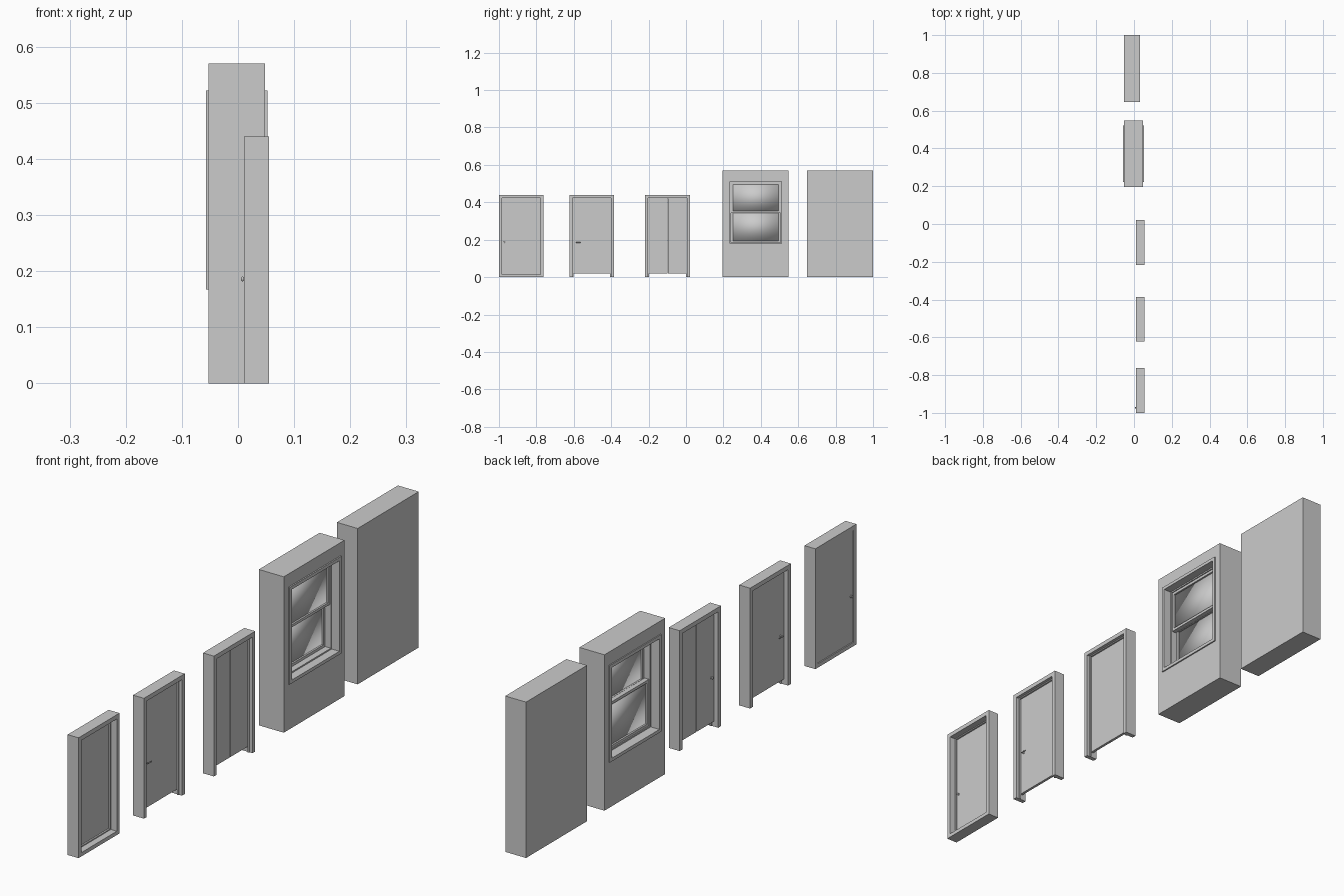
import bpy, bmesh, math
from mathutils import Vector

if "Cube" in bpy.data.objects:
    bpy.data.objects.remove(bpy.data.objects["Cube"])


def mesh_object(name, bm):
    bmesh.ops.recalc_face_normals(bm, faces=bm.faces)
    me = bpy.data.meshes.new(name)
    bm.to_mesh(me)
    bm.free()
    ob = bpy.data.objects.new(name, me)
    bpy.context.collection.objects.link(ob)
    return ob


def box(name, x, y, z, smooth=False):
    bm = bmesh.new()
    bmesh.ops.create_cube(bm, size=1)
    for v in bm.verts:
        v.co = Vector([(r[0] + r[1]) / 2 + c * (r[1] - r[0])
                       for r, c in zip((x, y, z), v.co)])
    for f in bm.faces:
        f.smooth = smooth
    return mesh_object(name, bm)


def frame(name, x, outer, inner, closed=True):
    """Rectangular ring (y0, y1, z0, z1), or a U open at the floor, deep along x."""
    bm = bmesh.new()

    def loop(r, px):
        y0, y1, z0, z1 = r
        return [bm.verts.new((px, a, b)) for a, b in
                ((y0, z0), (y0, z1), (y1, z1), (y1, z0))]
    o0, i0, o1, i1 = loop(outer, x[0]), loop(inner, x[0]), loop(outer, x[1]), loop(inner, x[1])
    for k in range(4 if closed else 3):
        n = (k + 1) % 4
        for a, b in ((o0, i0), (i0, i1), (i1, o1), (o1, o0)):
            bm.faces.new((a[k], a[n], b[n], b[k]))
    if not closed:
        for k in (0, 3):
            bm.faces.new((o0[k], i0[k], i1[k], o1[k]))
    return mesh_object(name, bm)


def rod(name, p, r, length, axis='X'):
    rot = (0, math.pi / 2, 0) if axis == 'X' else (math.pi / 2, 0, 0)
    bpy.ops.mesh.primitive_cylinder_add(vertices=16, radius=r, depth=length,
                                        location=p, rotation=rot)
    bpy.context.object.name = name
    bpy.ops.object.shade_smooth_by_angle()


def knob(name, x, y, z, side):
    rod(name + "_rose", (x + side * .001, y, z), .005, .002)
    rod(name + "_stem", (x + side * .003, y, z), .002, .006)
    bpy.ops.mesh.primitive_uv_sphere_add(segments=16, ring_count=8, radius=.0045,
                                         location=(x + side * .005, y, z))
    ob = bpy.context.object
    ob.name = name
    ob.scale.x = .6
    bpy.ops.object.shade_smooth_by_angle()


def lever(name, x, y, z, side):
    rod(name + "_rose", (x + side * .001, y, z), .004, .002)
    rod(name + "_stem", (x + side * .005, y, z), .0018, .01)
    rod(name, (x + side * .009, y + .009, z), .0018, .022, 'Y')


X0, X1, H, J = .011, .055, .44, .016

# doors: name, y start, y end, slab x range, has threshold, leaves
doors = (("outer_door", -1.0, -.763, (.013, .025), True, 1),
         ("inner_door", -.622, -.386, (.027, .037), False, 1),
         ("double_door", -.218, .021, (.027, .037), False, 2))
for name, y0, y1, sx, sill, leaves in doors:
    base = .014 if sill else 0
    a, b, top = y0 + J, y1 - J, H - J
    frame(name + "_frame", (X0, X1), (y0, y1, 0, H), (a, b, base, top), sill)
    # door stop behind the leaf
    frame(name + "_stop", (sx[1], sx[1] + .006), (a, b, base, top),
          (a + .004, b - .004, base + (.004 if sill else 0), top - .004), sill)
    bottom = base + .002 if sill else .02
    w = (b - a) / leaves
    for i in range(leaves):
        box(f"{name}_leaf_{i + 1}", sx, (a + i * w + .001, a + (i + 1) * w - .001),
            (bottom, top - .001))

for side, x in ((-1, .013), (1, .025)):
    knob("outer_door_knob", x, -.972, .186, side)
for side, x in ((-1, .027), (1, .037)):
    lever("inner_door_lever", x, -.585, .185, side)
knob("double_door_knob", .027, -.185, .185, -1)

# wall with window
opening = (.223, .522, .167, .522)
inside = (.235, .510, .179, .510)
frame("window_wall", (-.053, .048), (.196, .547, 0, .57), opening)
frame("window_frame", (-.057, .053), opening, inside)
sub = (.240, .505, .184, .505)
frame("window_stop", (-.022, .022), inside, sub)

# sliding sashes with softly shaded panes
for name, x, z0, z1 in (("upper_sash", (.001, .018), .343, .505),
                        ("lower_sash", (-.018, -.001), .184, .354)):
    y0, y1, t = sub[0], sub[1], .010
    frame(name, x, (y0, y1, z0, z1), (y0 + t, y1 - t, z0 + t, z1 - t))
    c = sum(x) / 2
    box(name + "_glass", (c - .002, c + .002), (y0 + t, y1 - t), (z0 + t, z1 - t), True)

# plain wall
box("plain_wall", (-.053, .031), (.647, 1.0), (0, .57))
